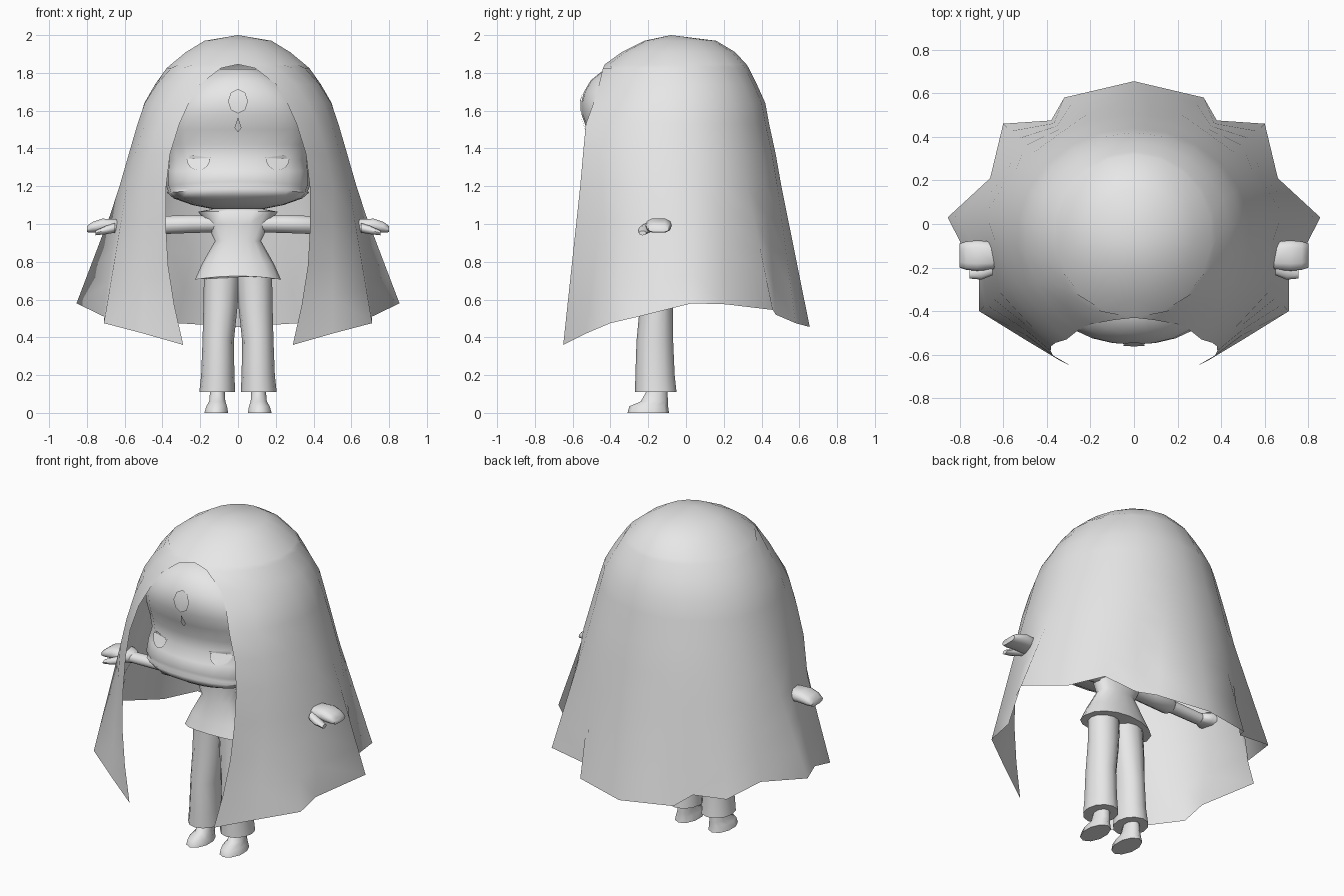
import bpy, bmesh
from math import sin, cos, pi, asin, radians
from mathutils import Vector
from mathutils.bvhtree import BVHTree

cube = bpy.data.objects.get("Cube")
if cube:
    bpy.data.objects.remove(cube, do_unlink=True)

grey = bpy.data.materials.new("plain_grey")
grey.use_nodes = True
grey.diffuse_color = (0.8, 0.8, 0.8, 1)
grey.node_tree.nodes["Principled BSDF"].inputs["Base Color"].default_value = (0.8, 0.8, 0.8, 1)


def finish(name, bm, mirror=False, angle=60, orient=True):
    bmesh.ops.remove_doubles(bm, verts=bm.verts, dist=0.0005)
    if orient:
        bmesh.ops.recalc_face_normals(bm, faces=bm.faces)
    mesh = bpy.data.meshes.new(name)
    bm.to_mesh(mesh)
    bm.free()
    mesh.materials.append(grey)
    obj = bpy.data.objects.new(name, mesh)
    bpy.context.collection.objects.link(obj)
    bpy.ops.object.select_all(action='DESELECT')
    obj.select_set(True)
    bpy.context.view_layer.objects.active = obj
    bpy.ops.object.shade_smooth_by_angle(angle=radians(angle))
    if mirror:
        obj.modifiers.new("mirror", 'MIRROR')
    return obj


def skin(rows):
    """Bridge successive rings with quads and cap both ends."""
    bm = bmesh.new()
    grid = [[bm.verts.new(p) for p in row] for row in rows]
    n = len(grid[0])
    for a, b in zip(grid, grid[1:]):
        for i in range(n):
            j = (i + 1) % n
            bm.faces.new((a[i], a[j], b[j], b[i]))
    bm.faces.new(grid[0])
    bm.faces.new(grid[-1])
    return bm


def ring(level, centre, radius, front, back, n=12, flat=1.0, bow=0.0):
    """Horizontal oval; flat below one squares off front and back, bow drops the sides."""
    mid, half = (front + back) / 2, (back - front) / 2
    pts = []
    for i in range(n):
        a = 2 * pi * i / n
        c = -cos(a)
        y = mid + half * (abs(c) ** flat) * (1 if c > 0 else -1)
        pts.append(Vector((centre + radius * sin(a), y, level - bow * sin(a) ** 2)))
    return pts


def sideways(rows):
    """Turn upright rings so that they run along x."""
    return [[Vector((p.z, p.y, p.x)) for p in row] for row in rows]


# Cloak: level, half width, opening half width, opening y, back y
levels = [(1.97, .18, 0, -.22, .16), (1.91, .28, 0, -.34, .26),
          (1.845, .36, 0, -.43, .32), (1.825, .378, .09, -.44, .333),
          (1.74, .44, .2, -.46, .375), (1.64, .50, .26, -.49, .42),
          (1.53, .535, .31, -.53, .44), (1.37, .58, .36, -.545, .475),
          (1.2, .63, .38, -.56, .505)]
# Hem from the front corner round to the back
hem = [(.29, -.65, .36), (.50, -.53, .42), (.71, -.40, .475), (.71, -.25, .51),
       (.855, .03, .58), (.66, .21, .575), (.60, .46, .545), (.38, .475, .52),
       (.32, .58, .475), (0, .655, .455)]
steps = len(hem)
mid_y = -.05
rows = [[Vector((0, -.08, 2))] * steps]
for z, width, open_x, open_y, back in levels:
    start = asin(open_x / width)
    depth = (mid_y - open_y) / cos(start)
    row = []
    for i in range(steps):
        a = start + (pi - start) * i / (steps - 1)
        d = depth if cos(a) > 0 else back - mid_y
        x = 0 if i == steps - 1 else width * sin(a)
        row.append(Vector((x, mid_y - d * cos(a), z)))
    rows.append(row)
upper = rows[-1]
for k in range(1, 5):
    t = k / 4
    row = [p.lerp(Vector(h), t) for p, h in zip(upper, hem)]
    row[0].x += .035 * sin(pi * t)
    rows.append(row)
bm = bmesh.new()
grid = [[bm.verts.new(p) for p in row] for row in rows]
for a, b in zip(grid, grid[1:]):
    for i in range(steps - 1):
        bm.faces.new((a[i], b[i], b[i + 1], a[i + 1]))
bmesh.ops.dissolve_degenerate(bm, dist=0.0005, edges=bm.edges)
finish("cloak", bm, mirror=True, angle=110, orient=False)

# Head: level, half width, front y, back y, droop of the mouth corners
head_levels = [(1.08, .14, -.36, .05, 0), (1.1, .24, -.45, .15, 0), (1.145, .34, -.525, .22, .01),
               (1.185, .375, -.55, .25, .02), (1.2, .37, -.538, .25, .025),
               (1.225, .38, -.55, .27, .025), (1.28, .38, -.525, .28, 0),
               (1.34, .375, -.495, .3, 0), (1.42, .39, -.5, .3, 0), (1.5, .40, -.525, .3, 0),
               (1.58, .385, -.553, .28, 0), (1.65, .35, -.553, .25, 0), (1.7, .31, -.54, .24, 0),
               (1.76, .25, -.505, .2, 0), (1.82, .13, -.43, .1, 0)]
head = finish("head", skin([ring(z, 0, w, f, b, 24, .5, bow)
                            for z, w, f, b, bow in head_levels]), angle=80)

# Face details: thin plates laid on the head
surface = BVHTree.FromPolygons([v.co for v in head.data.vertices],
                               [p.vertices for p in head.data.polygons])


def plate(name, outline, mirror=False):
    count = len(outline)
    centre = sum((Vector(p) for p in outline), Vector((0, 0))) / count
    bm = bmesh.new()
    verts = []
    for x, z in [centre] + list(outline):
        hit = surface.ray_cast(Vector((x, -2, z)), Vector((0, 1, 0)))[0]
        verts.append(bm.verts.new((x, hit.y - .009, z)))
    for i in range(count):
        bm.faces.new((verts[0], verts[1 + i], verts[1 + (i + 1) % count]))
    finish(name, bm, mirror, orient=False)


plate("forehead_gem", [(.053 * sin(a), 1.65 + .065 * cos(a))
                       for a in [-2 * pi * i / 8 for i in range(8)]])
plate("forehead_drop", [(0, 1.565), (-.018, 1.51), (0, 1.485), (.018, 1.51)])
plate("eye", [(.21 + .062 * cos(a), 1.345 + .06 * sin(a))
              for a in [-pi * i / 8 for i in range(9)]][::-1], mirror=True)
plate("eyelid", [(.14, 1.35), (.24, 1.347), (.35, 1.352), (.24, 1.365)], mirror=True)

# Shirt
shirt = [ring(*r, 16, .8, bow) for r, bow in [
    ((.725, 0, .228, -.29, -.03), .02), ((.79, 0, .19, -.265, -.055), 0),
    ((.91, 0, .122, -.235, -.09), 0), ((1.0, 0, .165, -.235, -.08), 0),
    ((1.065, 0, .21, -.235, -.08), 0), ((1.08, 0, .13, -.22, -.1), 0)]]
finish("shirt", skin(shirt))

# Trouser legs
leg = [ring(*r) for r in [(.11, .11, .095, -.27, -.05), (.2, .107, .088, -.268, -.06),
                          (.38, .105, .083, -.262, -.068), (.56, .093, .09, -.245, -.07),
                          (.75, .085, .095, -.24, -.08)]]
finish("trouser_leg", skin(leg), mirror=True)

# Feet
foot = [ring(*r, 10) for r in [(0, .115, .066, -.31, -.09), (.035, .113, .058, -.3, -.095),
                               (.06, .11, .045, -.24, -.095), (.13, .108, .04, -.2, -.1)]]
finish("foot", skin(foot), mirror=True)

# Sleeves, arms, hands and thumbs
sleeve = [ring(*r, 10) for r in [(.1, 1.0, .046, -.21, -.1), (.25, 1.0, .05, -.215, -.095),
                                 (.38, .995, .05, -.215, -.095), (.4, .995, .04, -.2, -.11)]]
finish("sleeve", skin(sideways(sleeve)), mirror=True)
arm = [ring(*r, 10) for r in [(.36, .995, .036, -.195, -.115), (.62, .985, .032, -.19, -.11)]]
finish("arm", skin(sideways(arm)), mirror=True)
hand = [ring(*r, 10, .55) for r in [(.6, .985, .03, -.18, -.11), (.65, .99, .038, -.21, -.08),
                                    (.72, .993, .037, -.215, -.075), (.77, .983, .03, -.21, -.08),
                                    (.8, .973, .017, -.2, -.09)]]
finish("hand", skin(sideways(hand)), mirror=True)
thumb = [ring(*r, 8) for r in [(.65, .98, .026, -.235, -.17), (.7, .968, .022, -.255, -.19),
                               (.755, .952, .012, -.25, -.21)]]
finish("thumb", skin(sideways(thumb)), mirror=True)
